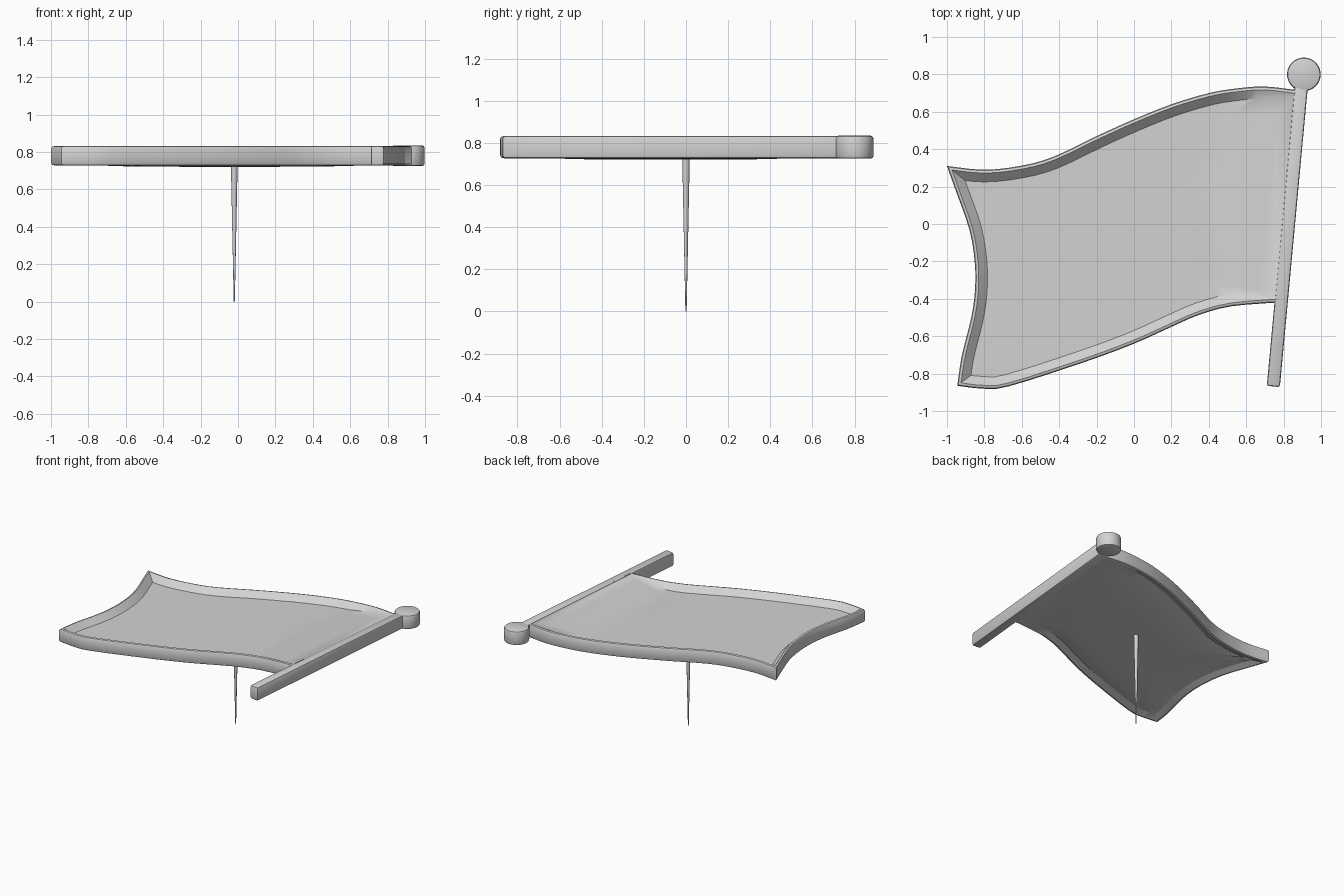
import bpy, bmesh, math
from mathutils import Vector

old = bpy.data.objects.get("Cube")
if old:
    bpy.data.objects.remove(old, do_unlink=True)

metal = bpy.data.materials.new("grey metal")
metal.use_nodes = True
grey = (0.65, 0.65, 0.65, 1)
metal.diffuse_color = grey
metal.node_tree.nodes["Principled BSDF"].inputs["Base Color"].default_value = grey

LOW, HIGH = 0.727, 0.833


def finish(name, bm, bevel=0.0):
    bmesh.ops.recalc_face_normals(bm, faces=bm.faces)
    mesh = bpy.data.meshes.new(name)
    bm.to_mesh(mesh)
    bm.free()
    mesh.materials.append(metal)
    ob = bpy.data.objects.new(name, mesh)
    bpy.context.collection.objects.link(ob)
    bpy.ops.object.select_all(action='DESELECT')
    ob.select_set(True)
    bpy.context.view_layer.objects.active = ob
    if bevel:
        mod = ob.modifiers.new("soft edges", 'BEVEL')
        mod.width = bevel
        mod.segments = 2
        mod.limit_method = 'ANGLE'
        bpy.ops.object.modifier_apply(modifier=mod.name)
    bpy.ops.object.shade_smooth_by_angle(angle=math.radians(30))
    return ob


def spline(points, steps=3):
    """Smooth curve through the points, without its last point."""
    p = [Vector(q) for q in points]
    p = [2 * p[0] - p[1]] + p + [2 * p[-1] - p[-2]]
    out = []
    for a, b, c, d in zip(p, p[1:], p[2:], p[3:]):
        for s in range(steps):
            t = s / steps
            out.append(b + (c - a) * t / 2 + (2 * a - 5 * b + 4 * c - d) * t * t / 2
                       + (3 * b - a - 3 * c + d) * t ** 3 / 2)
    return out


# Flag outline, counter-clockwise: lower, pole, upper and outer edges
lower = spline([(-.945, -.865), (-.81, -.88), (-.67, -.868), (-.27, -.74), (0, -.64),
                (.2, -.55), (.35, -.485), (.52, -.44), (.76, -.42)])
upper = spline([(.88, .715), (.7, .735), (.55, .725), (.4, .7), (.2, .64), (0, .56),
                (-.2, .47), (-.43, .36), (-.6, .312), (-.8, .29), (-1, .31)])
outer = spline([(-1, .31), (-.95, .17), (-.88, -.03), (-.852, -.2), (-.85, -.35),
                (-.87, -.5), (-.92, -.7), (-.945, -.865)])
lower.append(Vector((.76, -.42)))
outline = lower + upper + outer
count = len(outline)
pole_edge = len(lower) - 1


def inset(amount):
    """Move the outline inward, leaving the edge inside the pole in place."""
    ring = []
    for i, p in enumerate(outline):
        e1 = (p - outline[i - 1]).normalized()
        e2 = (outline[(i + 1) % count] - p).normalized()
        d1 = 0 if (i - 1) % count == pole_edge else amount
        d2 = 0 if i == pole_edge else amount
        cross = e1.x * e2.y - e1.y * e2.x
        if abs(cross) > 0.3:
            ring.append(p + (e2 * d1 - e1 * d2) / cross)
        else:
            n = Vector((-(e1 + e2).y, (e1 + e2).x)).normalized()
            ring.append(p + n * max(d1, d2))
    return ring


def taper(p, reach):
    """Zero at the pole, rising to one away from it."""
    return max(0, min(1, (.71 + .092 * (p.y + .865) - p.x) / reach))


# Flag: raised rim, sloping border that runs out at the pole, domed back
centre = Vector((-.05, -.08))
rim = inset(.018)
floor = [r.lerp(p, .2 + .8 * taper(r, .15)) for r, p in zip(rim, inset(.065))]
steps = [k / 8 for k in range(1, 9)]
rings = []
for f in steps:
    ring = [centre.lerp(p, f) for p in floor]
    rings.append([(*p, LOW + (.026 * f ** 5 - .006) * taper(p, .35)) for p in ring])
for d, z in [(.018, LOW), (.005, LOW + .004), (0, LOW + .014),
             (0, HIGH - .014), (.005, HIGH - .004), (.018, HIGH)]:
    rings.append([(*p, z) for p in inset(d)])
for f in reversed(steps):
    ring = [centre.lerp(p, f) for p in floor]
    rings.append([(*p, HIGH - .004 - .041 * taper(p, .35)) for p in ring])

bm = bmesh.new()
loops = [[bm.verts.new(co) for co in ring] for ring in rings]
for a, b in zip(loops, loops[1:]):
    for i in range(count):
        j = (i + 1) % count
        bm.faces.new((a[i], a[j], b[j], b[i]))
for loop, z in [(loops[0], LOW - .006), (loops[-1], HIGH - .045)]:
    tip = bm.verts.new((*centre, z))
    for i in range(count):
        bm.faces.new((loop[i], tip, loop[(i + 1) % count]))
finish("flag", bm)

# Leaning pole
bm = bmesh.new()
base = [(.71, -.865), (.78, -.872), (.932, .76), (.86, .76)]
face = bm.faces.new([bm.verts.new((x, y, LOW)) for x, y in base])
top = bmesh.ops.extrude_face_region(bm, geom=[face])
bmesh.ops.translate(bm, vec=(0, 0, HIGH - LOW),
                    verts=[v for v in top["geom"] if isinstance(v, bmesh.types.BMVert)])
finish("pole", bm, 0.012)


def cone(name, sides, low_radius, high_radius, x, y, low, high, bevel=0.0):
    bm = bmesh.new()
    bmesh.ops.create_cone(bm, cap_ends=True, segments=sides, radius1=low_radius,
                          radius2=high_radius, depth=high - low)
    bmesh.ops.translate(bm, verts=bm.verts, vec=(x, y, (low + high) / 2))
    return finish(name, bm, bevel)


# Round pole top and the pin on the back
cone("pole_knob", 32, .09, .09, .908, .80, LOW - .002, HIGH + .002, 0.014)
cone("pin", 12, .003, .018, -.02, 0, 0, .735)
